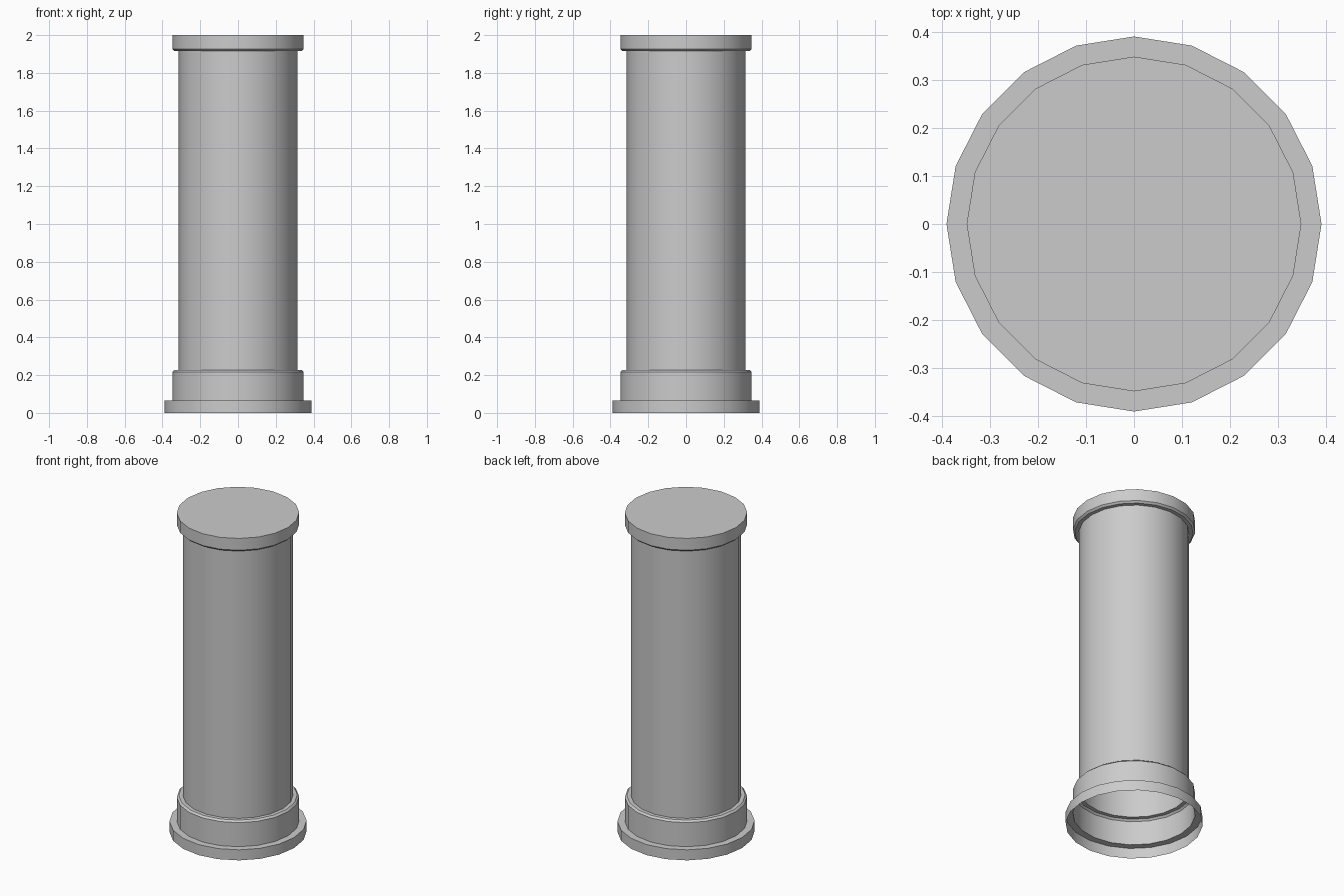
import bpy, bmesh
from math import cos, sin, tau, radians

if "Cube" in bpy.data.objects:
    bpy.data.objects.remove(bpy.data.objects["Cube"])

SIDES = 20


def lathe(name, profile, cap_top=False):
    """Revolve (radius, z) points, listed bottom to top, into an open shell."""
    bm = bmesh.new()
    rings = [[bm.verts.new((r * cos(tau * i / SIDES), r * sin(tau * i / SIDES), z))
              for i in range(SIDES)] for r, z in profile]
    for low, high in zip(rings, rings[1:]):
        for i in range(SIDES):
            j = (i + 1) % SIDES
            bm.faces.new((low[i], low[j], high[j], high[i]))
    if cap_top:
        bm.faces.new(rings[-1])
    mesh = bpy.data.meshes.new(name)
    bm.to_mesh(mesh)
    bm.free()
    obj = bpy.data.objects.new(name, mesh)
    bpy.context.collection.objects.link(obj)
    bpy.ops.object.select_all(action='DESELECT')
    obj.select_set(True)
    bpy.context.view_layer.objects.active = obj
    bpy.ops.object.shade_smooth_by_angle(angle=radians(30))
    return obj


# Wide foot, open underneath, with a flat ledge on top
lathe("foot", [(0.39, 0), (0.39, 0.066), (0.348, 0.066)])

# Base collar with a small chamfer where it steps in to the shaft
lathe("base_collar", [(0.348, 0.066), (0.348, 0.217), (0.337, 0.228), (0.314, 0.228)])

# Plain column shaft
lathe("shaft", [(0.314, 0.228), (0.314, 1.915)])

# Closed capital, chamfered on its lower edge
lathe("capital", [(0.314, 1.915), (0.337, 1.915), (0.348, 1.926), (0.348, 2.0)], cap_top=True)
